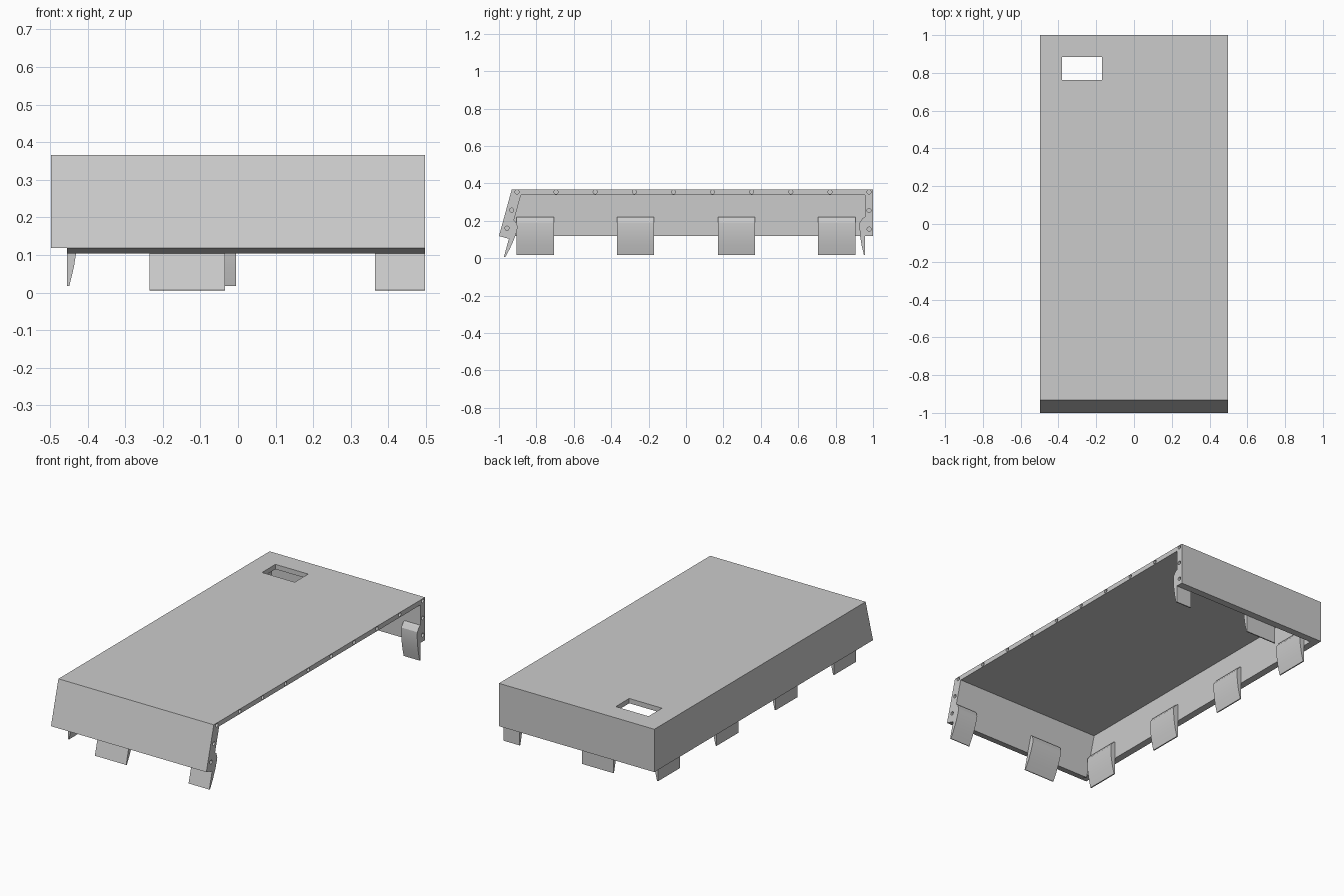
import bpy, bmesh, math
from mathutils import Vector

cube = bpy.data.objects.get("Cube")
if cube:
    bpy.data.objects.remove(cube, do_unlink=True)

HALF = 0.4975          # half width in x
TOP, BOTTOM = 0.366, 0.118
ROOF, WALL, FRONT = 0.028, 0.042, 0.055   # panel thicknesses
X, Y, Z = Vector((1, 0, 0)), Vector((0, 1, 0)), Vector((0, 0, 1))

grey = bpy.data.materials.new("plain grey")
grey.use_nodes = True
grey.diffuse_color = (0.6, 0.6, 0.6, 1)
grey.node_tree.nodes["Principled BSDF"].inputs["Base Color"].default_value = (0.6, 0.6, 0.6, 1)


def finish(name, bm):
    bmesh.ops.recalc_face_normals(bm, faces=bm.faces)
    mesh = bpy.data.meshes.new(name)
    bm.to_mesh(mesh)
    bm.free()
    mesh.materials.append(grey)
    obj = bpy.data.objects.new(name, mesh)
    bpy.context.collection.objects.link(obj)
    return obj


def prism(name, profile, origin, u, v, along):
    """Extrude a closed (u, v) profile by the vector along."""
    bm = bmesh.new()
    face = bm.faces.new([bm.verts.new(origin + u * a + v * b) for a, b in profile])
    new = bmesh.ops.extrude_face_region(bm, geom=[face])["geom"]
    bmesh.ops.translate(bm, vec=along,
                        verts=[g for g in new if isinstance(g, bmesh.types.BMVert)])
    return finish(name, bm)


def select(obj):
    bpy.ops.object.select_all(action="DESELECT")
    obj.select_set(True)
    bpy.context.view_layer.objects.active = obj


def combine(obj, other, operation):
    mod = obj.modifiers.new(operation.lower(), "BOOLEAN")
    mod.operation, mod.object, mod.solver = operation, other, "EXACT"
    other.hide_render = True
    select(obj)
    bpy.ops.object.modifier_apply(modifier=mod.name)
    bpy.data.objects.remove(other, do_unlink=True)


# Sloping front wall directions
front_top, front_foot = Vector((0, -0.932, TOP)), Vector((0, -1, BOTTOM))
slope = (front_top - front_foot).normalized()
front_in = Vector((0, slope.z, -slope.y))
inner_foot = front_foot + front_in * FRONT
inner_top = inner_foot + slope * ((TOP - ROOF - inner_foot.z) / slope.z)

# Shell: roof, sloping front and upright back in one section
section = [(front_foot.y, BOTTOM), (front_top.y, TOP), (1, TOP), (1, BOTTOM),
           (1 - WALL, BOTTOM), (1 - WALL, TOP - ROOF),
           (inner_top.y, inner_top.z), (inner_foot.y, inner_foot.z)]
shell = prism("shell", section, X * (WALL - HALF), Y, Z, X * (2 * HALF - WALL))

# Closed long side wall
side = prism("side_wall", section[:4], X * -HALF, Y, Z, X * WALL)
combine(shell, side, "UNION")

# Slot through the roof
slot = prism("slot_cutter", [(-0.38, 0.762), (-0.17, 0.762), (-0.17, 0.885), (-0.38, 0.885)],
             Z * 0.3, X, Y, Z * 0.1)
combine(shell, slot, "DIFFERENCE")

# Row of pin holes along the open edge
holes = [(-0.904 + 0.2092 * i, TOP - 0.012) for i in range(10)]
holes += [(-0.932, 0.257), (-0.957, 0.16), (0.979, 0.255), (0.979, 0.155)]
bm = bmesh.new()
for y, z in holes:
    ring = [bm.verts.new((HALF - 0.04, y + 0.011 * math.cos(a), z + 0.011 * math.sin(a)))
            for a in (math.tau * k / 16 for k in range(16))]
    new = bmesh.ops.extrude_face_region(bm, geom=[bm.faces.new(ring)])["geom"]
    bmesh.ops.translate(bm, vec=X * 0.06,
                        verts=[g for g in new if isinstance(g, bmesh.types.BMVert)])
combine(shell, finish("hole_cutter", bm), "DIFFERENCE")

# Snap clip: tapered tongue standing off the inner face of a wall
CLIP = [(0, 0.102), (0.012, 0.097), (0.029, 0.073), (0.03, 0.045), (0.027, 0),
        (0.019, -0.05), (0.007, -0.1), (0, -0.1)]


def clip(name, foot, inward, up, thickness, along):
    obj = prism(name, CLIP, foot + inward * thickness, inward, up, along)
    select(obj)
    bpy.ops.object.shade_smooth_by_angle(angle=math.radians(30))


for i, y in enumerate((-0.905, -0.37, 0.17, 0.705)):
    clip(f"side_clip_{i + 1}", Vector((-HALF, y, BOTTOM)), X, Z, WALL, Y * 0.2)

for label, foot, inward, up, thick, start in (
        ("front", front_foot, front_in, slope, FRONT, -0.235),
        ("back", Vector((0, 1, BOTTOM)), -Y, Z, WALL, -0.205)):
    for i in range(2):
        x = start + 0.6 * i
        clip(f"{label}_clip_{i + 1}", foot + X * x, inward, up, thick,
             X * min(0.2, HALF - x))
